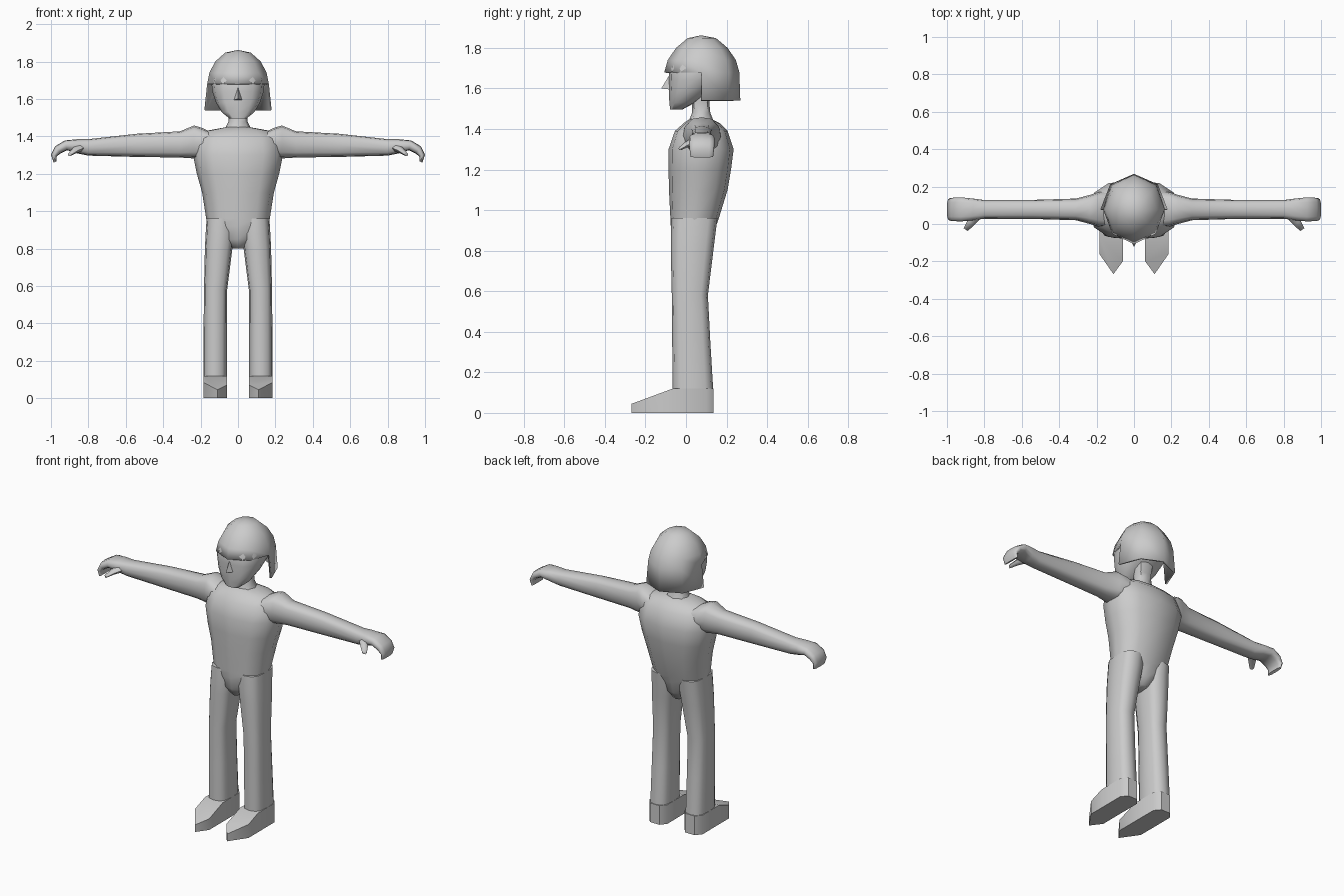
import bpy, bmesh, math
from mathutils import Vector

if "Cube" in bpy.data.objects:
    bpy.data.objects.remove(bpy.data.objects["Cube"])

grey = bpy.data.materials.new("plain_grey")
grey.diffuse_color = (0.6, 0.6, 0.6, 1)
grey.use_nodes = True
grey.node_tree.nodes["Principled BSDF"].inputs["Base Color"].default_value = grey.diffuse_color


def finish(name, bm, mirror=False, angle=50):
    bmesh.ops.recalc_face_normals(bm, faces=bm.faces[:])
    me = bpy.data.meshes.new(name)
    bm.to_mesh(me)
    bm.free()
    me.materials.append(grey)
    ob = bpy.data.objects.new(name, me)
    bpy.context.collection.objects.link(ob)
    me.shade_smooth()
    me.set_sharp_from_angle(angle=math.radians(angle))
    if mirror:
        ob.modifiers.new("Mirror", 'MIRROR')
    return ob


def loft(name, rings, n=12, power=0.8, mirror=False, angle=50):
    """Skin rounded sections given as (centre, half axis u, half axis v)."""
    bm = bmesh.new()
    rows = []
    for c, u, v in rings:
        row = []
        for i in range(n):
            a = 2 * math.pi * i / n
            s, t = [math.copysign(abs(f) ** power, f) if abs(f) > 1e-6 else 0
                    for f in (math.cos(a), math.sin(a))]
            row.append(bm.verts.new(Vector(c) + Vector(u) * s + Vector(v) * t))
        rows.append(row)
    for a, b in zip(rows, rows[1:]):
        for i in range(n):
            j = (i + 1) % n
            bm.faces.new((a[i], a[j], b[j], b[i]))
    bm.faces.new(rows[0])
    bm.faces.new(rows[-1])
    return finish(name, bm, mirror, angle)


def level(z, x0, x1, y0, y1):
    """Horizontal section from its extents."""
    return (((x0 + x1) / 2, (y0 + y1) / 2, z), ((x1 - x0) / 2, 0, 0), (0, (y1 - y0) / 2, 0))


# torso, from crotch to neck base
loft("torso", [level(z, -w, w, a, b) for z, w, a, b in (
    (0.80, 0.03, -0.04, 0.10), (0.85, 0.085, -0.068, 0.13), (0.92, 0.163, -0.075, 0.148),
    (0.96, 0.17, -0.077, 0.162), (1.10, 0.192, -0.084, 0.205), (1.20, 0.22, -0.086, 0.222),
    (1.30, 0.24, -0.086, 0.235), (1.39, 0.225, -0.055, 0.205), (1.43, 0.17, -0.01, 0.165),
    (1.45, 0.06, 0.02, 0.125))], angle=70)

# neck
loft("neck", [level(1.43, -0.075, 0.075, 0.01, 0.14), level(1.48, -0.05, 0.05, 0.03, 0.12),
              level(1.53, -0.05, 0.05, 0.03, 0.115), level(1.62, -0.06, 0.06, 0.03, 0.13)], n=8)

# head
loft("head", [level(z, -w, w, a, b) for z, w, a, b in (
    (1.495, 0.045, -0.078, -0.02), (1.53, 0.088, -0.082, 0.045), (1.58, 0.118, -0.085, 0.11),
    (1.64, 0.138, -0.085, 0.17), (1.70, 0.143, -0.085, 0.20), (1.76, 0.12, -0.05, 0.17))], angle=60)

# nose wedge
bm = bmesh.new()
a, b, c, d = [bm.verts.new(p) for p in
              ((0, -0.08, 1.67), (-0.022, -0.08, 1.595), (0.022, -0.08, 1.595), (0, -0.122, 1.60))]
for f in ((a, b, d), (a, d, c), (b, c, d), (a, c, b)):
    bm.faces.new(f)
finish("nose", bm, angle=30)

# hair: eight-sided dome with a longer skirt round the back
bm = bmesh.new()
top = bm.verts.new((0, 0.075, 1.862))
rows = []
for z, rx, ry in ((1.848, 0.068, 0.07), (1.80, 0.122, 0.127), (1.74, 0.153, 0.168),
                  (1.68, 0.165, 0.185), (1.54, 0.18, 0.19)):
    rows.append([bm.verts.new((rx * math.cos(k * math.pi / 4),
                               0.078 + ry * math.sin(k * math.pi / 4), z)) for k in range(8)])
for i in range(8):
    j = (i + 1) % 8
    bm.faces.new((top, rows[0][i], rows[0][j]))
    for r, (p, q) in enumerate(zip(rows, rows[1:])):
        if r < 3 or i < 4:
            bm.faces.new((p[i], q[i], q[j], p[j]))
bmesh.ops.delete(bm, geom=[v for v in bm.verts if not v.link_faces], context='VERTS')
hair = finish("hair", bm, angle=60)
shell = hair.modifiers.new("Thickness", 'SOLIDIFY')
shell.thickness = 0.012
shell.offset = -1

# arm with curled hand: x, z, half depth, and half thickness vector (x, z)
loft("arm", [((x, 0.078, z), (0, ry, 0), (tx, 0, tz)) for x, z, ry, tx, tz in (
    (0.12, 1.36, 0.10, 0, 0.05), (0.19, 1.365, 0.092, 0, 0.08), (0.235, 1.37, 0.078, 0, 0.088),
    (0.31, 1.357, 0.058, 0, 0.07), (0.54, 1.352, 0.051, 0, 0.062), (0.80, 1.341, 0.05, 0, 0.044),
    (0.86, 1.347, 0.058, 0, 0.038), (0.92, 1.352, 0.064, 0.006, 0.026),
    (0.963, 1.328, 0.063, 0.016, 0.018), (0.985, 1.297, 0.06, 0.015, 0.004),
    (0.978, 1.263, 0.056, 0.008, -0.003))], power=0.7, mirror=True, angle=60)

# thumb
loft("thumb", [((0.845, 0.04, 1.34), (0.025, 0.01, 0), (0, 0, 0.022)),
               ((0.873, 0.005, 1.325), (0.018, 0.012, 0), (0, 0, 0.016)),
               ((0.90, -0.03, 1.303), (0.011, 0.007, 0), (0, 0, 0.009))],
     n=6, power=1, mirror=True, angle=60)

# leg
loft("leg", [level(z, x0, x1, a, b) for z, x0, x1, a, b in (
    (0.96, 0.02, 0.168, -0.072, 0.155), (0.88, 0.02, 0.173, -0.075, 0.145),
    (0.80, 0.03, 0.177, -0.075, 0.135), (0.58, 0.058, 0.182, -0.07, 0.108),
    (0.35, 0.06, 0.184, -0.068, 0.12), (0.10, 0.06, 0.185, -0.066, 0.135))],
     power=0.7, mirror=True)

# pointed foot with a sloping instep
outline = ((0.06, 0.10), (0.06, -0.065), (0.06, -0.20), (0.11, -0.268),
           (0.185, -0.16), (0.185, -0.065), (0.185, 0.10), (0.155, 0.136), (0.09, 0.136))
bm = bmesh.new()
low = [bm.verts.new((x, y, 0)) for x, y in outline]
high = [bm.verts.new((x, y, min(0.12, 0.045 + (y + 0.268) * 0.37))) for x, y in outline]
bm.faces.new(low)
for i in range(len(outline)):
    j = (i + 1) % len(outline)
    bm.faces.new((low[i], low[j], high[j], high[i]))
bm.faces.new(high[1:6])
bm.faces.new([high[k] for k in (0, 1, 5, 6, 7, 8)])
finish("foot", bm, mirror=True, angle=40)
